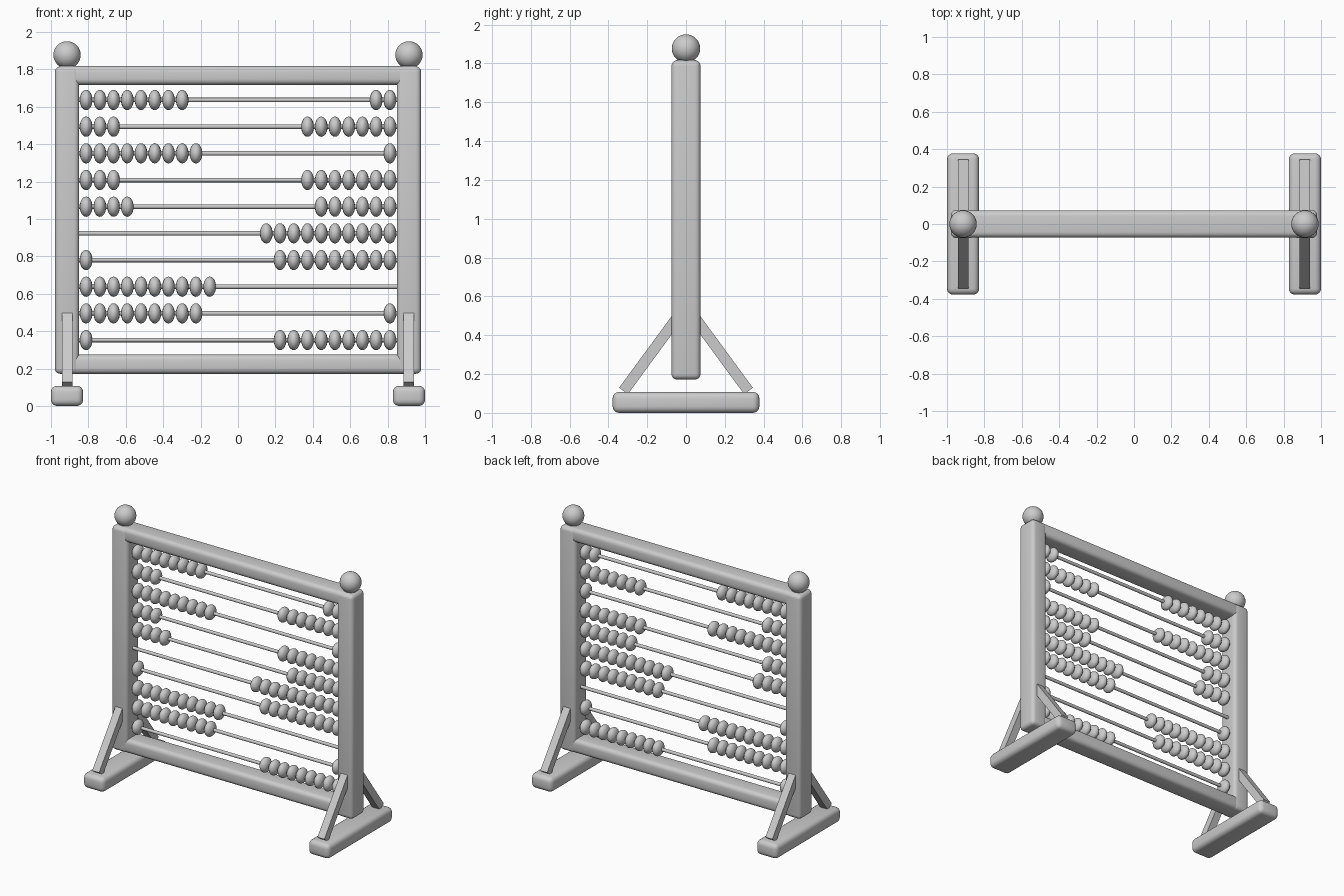
import bpy, math
from mathutils import Vector

if "Cube" in bpy.data.objects:
    bpy.data.objects.remove(bpy.data.objects["Cube"])

grey = bpy.data.materials.new("plain grey")
grey.diffuse_color = (0.6, 0.6, 0.6, 1)
grey.use_nodes = True
grey.node_tree.nodes["Principled BSDF"].inputs["Base Color"].default_value = grey.diffuse_color


def finish(ob, name, smooth=True):
    ob.name = name
    ob.data.materials.clear()
    ob.data.materials.append(grey)
    if smooth:
        bpy.ops.object.shade_smooth_by_angle(angle=math.radians(40))
    return ob


def box(name, lo, hi, bevel=0.0):
    """Axis-aligned box between two corners, with optional rounded edges."""
    lo, hi = Vector(lo), Vector(hi)
    bpy.ops.mesh.primitive_cube_add(size=1, location=(lo + hi) / 2)
    ob = bpy.context.object
    ob.scale = hi - lo
    bpy.ops.object.transform_apply(location=False, rotation=False, scale=True)
    if bevel:
        m = ob.modifiers.new("round", 'BEVEL')
        m.width, m.segments = bevel, 4
        bpy.ops.object.modifier_apply(modifier=m.name)
    return finish(ob, name, bool(bevel))


def ball(name, loc, size, seg, rings):
    bpy.ops.mesh.primitive_uv_sphere_add(radius=1, segments=seg, ring_count=rings, location=loc)
    ob = bpy.context.object
    ob.scale = size
    bpy.ops.object.transform_apply(location=False, rotation=False, scale=True)
    return finish(ob, name)


# Frame rails
box("top_rail", (-0.975, -0.073, 1.717), (0.975, 0.073, 1.818), 0.03)
box("bottom_rail", (-0.975, -0.073, 0.172), (0.975, 0.073, 0.275), 0.03)

PX = 0.914
for s, side in ((-1, "left"), (1, "right")):
    x = s * PX
    # Post, finial and foot
    box(side + "_post", (x - 0.065, -0.075, 0.172), (x + 0.065, 0.075, 1.815), 0.028)
    ball(side + "_finial", (x, 0, 1.877), (0.073,) * 3, 32, 16)
    box(side + "_foot", (x - 0.086, -0.378, 0.0), (x + 0.086, 0.378, 0.108), 0.033)
    # Diagonal braces from foot to post
    for d, end in ((-1, "front"), (1, "back")):
        a, b = Vector((x, d * 0.322, 0.113)), Vector((x, d * 0.038, 0.5))
        h = (b - a).length / 2
        ob = box(f"{side}_{end}_brace", (x - 0.028, -0.028, -h), (x + 0.028, 0.028, h))
        ob.location = (a + b) / 2
        ob.rotation_euler = (math.atan2(d * 0.284, 0.387), 0, 0)

# Rods with beads pushed to either end (number on the left, out of ten)
PITCH = 0.0734
for row, left in enumerate((8, 3, 9, 3, 4, 0, 1, 10, 9, 1)):
    z = 1.636 - row * 0.1426
    bpy.ops.mesh.primitive_cylinder_add(vertices=16, radius=0.012, depth=1.78,
                                        location=(0, 0, z), rotation=(0, math.pi / 2, 0))
    finish(bpy.context.object, f"rod_{row + 1}")
    for i in range(10):
        x = -0.812 + i * PITCH if i < left else 0.812 - (9 - i) * PITCH
        ball(f"bead_{row + 1}_{i + 1}", (x, 0, z), (0.034, 0.054, 0.054), 16, 12)
